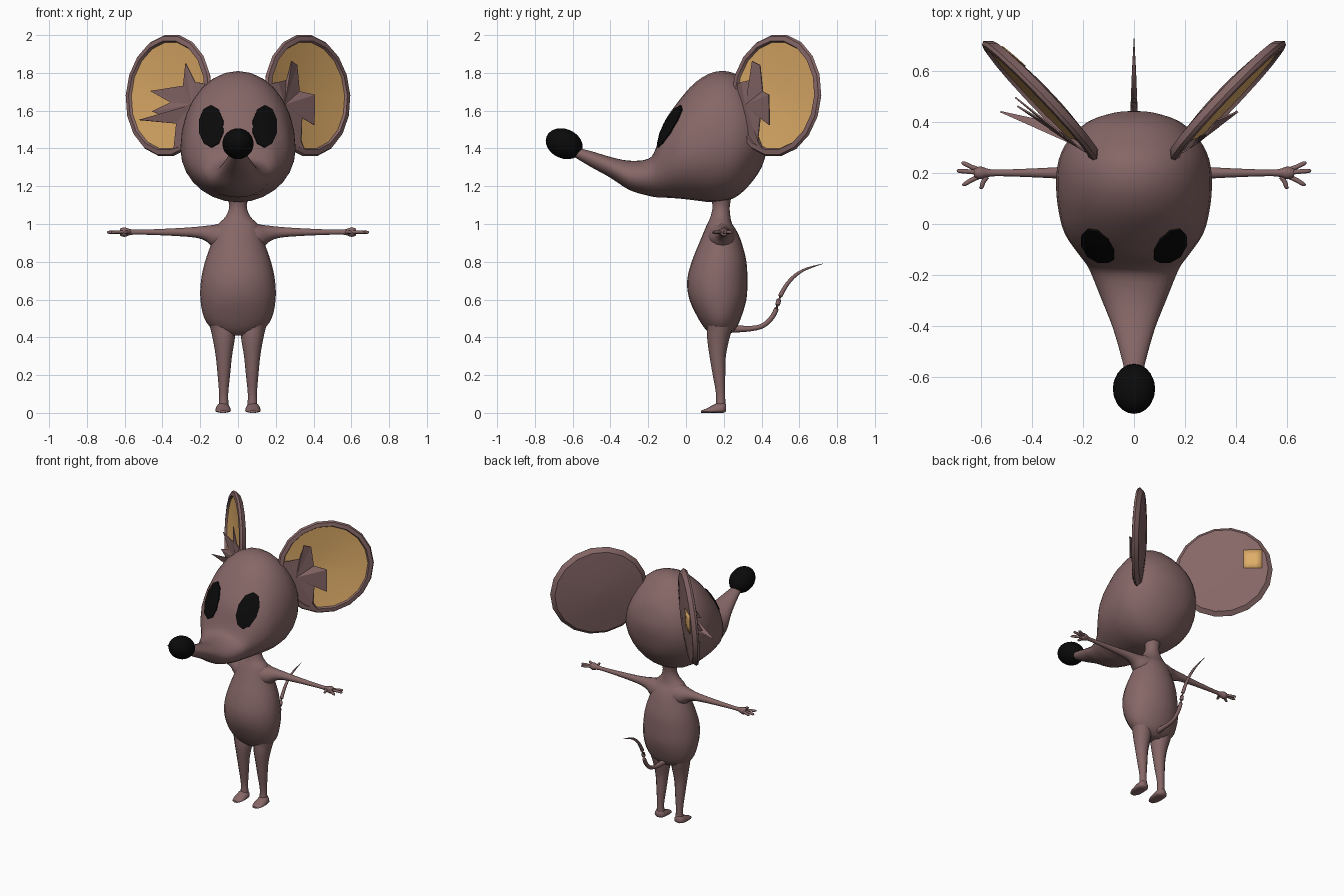
import bpy, bmesh, math
from mathutils import Vector as V
from mathutils.bvhtree import BVHTree

if "Cube" in bpy.data.objects:
    bpy.data.objects.remove(bpy.data.objects["Cube"])


def material(name, col):
    m = bpy.data.materials.new(name)
    m.diffuse_color = (*col, 1)
    m.use_nodes = True
    m.node_tree.nodes["Principled BSDF"].inputs["Base Color"].default_value = m.diffuse_color
    return m


FUR = material("brown fur", (0.24, 0.135, 0.135))
TAN = material("tan ear skin", (0.74, 0.42, 0.14))
BLACK = material("black", (0.003, 0.003, 0.003))


def make(name, verts, faces, mats, smooth=40, tan_rule=None):
    bm = bmesh.new()
    vs = [bm.verts.new(v) for v in verts]
    for f in faces:
        bm.faces.new([vs[i] for i in f])
    if tan_rule:
        for i, f in enumerate(bm.faces):
            f.material_index = int(tan_rule(i))
    bmesh.ops.recalc_face_normals(bm, faces=bm.faces)
    me = bpy.data.meshes.new(name)
    bm.to_mesh(me)
    bm.free()
    ob = bpy.data.objects.new(name, me)
    bpy.context.collection.objects.link(ob)
    for m in mats:
        me.materials.append(m)
    if smooth:
        bpy.context.view_layer.objects.active = ob
        bpy.ops.object.select_all(action='DESELECT')
        ob.select_set(True)
        bpy.ops.object.shade_smooth_by_angle(angle=math.radians(smooth))
    return ob


def resample(rows, k):
    """Smooth curve through the rows, k steps per span."""
    out = []
    for i in range(len(rows) - 1):
        p = [rows[max(0, min(len(rows) - 1, i + j))] for j in (-1, 0, 1, 2)]
        for s in range(k):
            t = s / k
            out.append([b + 0.5 * t * (c - a + t * (2*a - 5*b + 4*c - d + t * (3*(b - c) + d - a)))
                        for a, b, c, d in zip(*p)])
    return out + [list(rows[-1])]


def oval(c, side, up, down, n):
    """Ring with different reach above and below its centre."""
    ring = []
    for i in range(n):
        a = 2 * math.pi * i / n
        ring.append(c + side * math.cos(a) + (up if math.sin(a) > 0 else down) * abs(math.sin(a)))
    return ring


def loft(name, rings, mats, smooth=60, sx=1):
    n = len(rings[0])
    verts = [V((v.x * sx, v.y, v.z)) for r in rings for v in r]
    faces = [(j*n + i, j*n + (i+1) % n, (j+1)*n + (i+1) % n, (j+1)*n + i)
             for j in range(len(rings) - 1) for i in range(n)]
    faces += [tuple(range(n)), tuple(range(len(verts) - n, len(verts)))]
    return make(name, verts, faces, mats, smooth)


def tube(name, rows, k=4, n=12, sx=1, flat=1.0):
    """Round tube through rows of x, y, z, radius."""
    pts = resample(rows, k)
    rings = []
    for i, p in enumerate(pts):
        d = V(pts[min(i+1, len(pts)-1)][:3]) - V(pts[max(i-1, 0)][:3])
        ref = V((0, 0, 1)) if abs(d.normalized().z) < 0.95 else V((0, 1, 0))
        u = d.cross(ref).normalized()
        w = u.cross(d).normalized() * p[3] * flat
        rings.append(oval(V(p[:3]), u * p[3], w, -w, n))
    return loft(name, rings, [FUR], sx=sx)


def along_y(rows, k, n, x=0):
    """Rings for rows of y, bottom, top, half width, height of widest point."""
    return [oval(V((x, y, zw)), V((w, 0, 0)), V((0, 0, zt - zw)), V((0, 0, zb - zw)), n)
            for y, zb, zt, w, zw in resample(rows, k)]


# Head with long snout
head = loft("head", along_y([
    (-0.60, 1.36, 1.41, 0.03, 1.385), (-0.50, 1.30, 1.385, 0.055, 1.345),
    (-0.40, 1.245, 1.355, 0.085, 1.30), (-0.30, 1.18, 1.335, 0.125, 1.25),
    (-0.20, 1.15, 1.345, 0.165, 1.255), (-0.16, 1.142, 1.40, 0.185, 1.28),
    (-0.12, 1.14, 1.53, 0.215, 1.31), (-0.04, 1.135, 1.65, 0.27, 1.36),
    (0.05, 1.125, 1.75, 0.295, 1.38), (0.15, 1.115, 1.805, 0.305, 1.40),
    (0.25, 1.135, 1.80, 0.295, 1.42), (0.33, 1.20, 1.735, 0.255, 1.45),
    (0.40, 1.30, 1.65, 0.18, 1.48), (0.435, 1.42, 1.55, 0.08, 1.49),
    (0.442, 1.485, 1.495, 0.005, 1.49)], 3, 28), [FUR])

# Nose
bpy.ops.mesh.primitive_uv_sphere_add(segments=20, ring_count=12, location=(0, -0.645, 1.425),
                                     rotation=(-0.4, 0, 0))
nose = bpy.context.object
nose.name = "nose"
nose.scale = (0.083, 0.101, 0.078)
nose.data.materials.append(BLACK)
bpy.ops.object.shade_smooth_by_angle(angle=math.radians(60))

# Eyes: faceted ovals laid on the face
tree = BVHTree.FromPolygons([v.co for v in head.data.vertices],
                            [tuple(p.vertices) for p in head.data.polygons])
for sx, side in ((1, "right"), (-1, "left")):
    verts, n = [], 10
    for r in (0.02, 0.35, 0.7, 1.0, 1.02):
        for i in range(n):
            a = 2 * math.pi * (i + 0.5) / n
            x, z = 0.14 + 0.065 * r * math.cos(a), 1.515 + 0.11 * r * math.sin(a)
            hit, nor = tree.ray_cast(V((x, -2, z)), V((0, 1, 0)))[:2]
            verts.append(hit + nor * (0.009 if r < 1.01 else -0.005))
    loft(side + "_eye", [verts[j:j + n] for j in range(0, 5 * n, n)], [BLACK], 40, sx)

# Body and neck: height, front, back, half width
loft("body", [oval(V((0, (f + b) / 2, z)), V((w, 0, 0)), V((0, (b - f) / 2, 0)),
                   V((0, (f - b) / 2, 0)), 24)
              for z, f, b, w in resample([
                  (0.41, 0.14, 0.22, 0.06), (0.44, 0.105, 0.26, 0.13), (0.50, 0.065, 0.29, 0.178),
                  (0.60, 0.018, 0.32, 0.199), (0.70, 0.006, 0.325, 0.196), (0.80, 0.03, 0.32, 0.175),
                  (0.90, 0.07, 0.295, 0.14), (0.96, 0.095, 0.27, 0.125), (1.0, 0.112, 0.245, 0.105),
                  (1.04, 0.13, 0.235, 0.065), (1.10, 0.14, 0.232, 0.046),
                  (1.18, 0.12, 0.25, 0.07)], 3)], [FUR])

# Tail
tube("tail", [(0, 0.22, 0.445, 0.022), (0, 0.35, 0.447, 0.014), (0, 0.42, 0.47, 0.013),
              (0, 0.47, 0.53, 0.013), (0, 0.50, 0.62, 0.012), (0, 0.55, 0.70, 0.010),
              (0, 0.62, 0.755, 0.007), (0, 0.725, 0.79, 0.001)], n=8)

# Ear bowl profile: radius, depth; the first spans are the tan inside
EAR = [(0.005, -0.015), (0.15, -0.01), (0.285, 0.004), (0.292, 0.018), (0.318, 0.014),
       (0.326, 0.0), (0.30, -0.0275), (0.15, -0.044), (0.005, -0.05)]
SEG = 18
TUFTS = {
    1: [(-.30, .06, 0), (-.24, .07, .02), (-.17, .08, .02), (-.15, .18, .04), (-.10, .16, .03),
        (-.08, .02, .02), (0, 0, .055), (0, -.16, .04), (-.08, -.12, .03), (-.09, -.24, .03),
        (-.06, -.285, .02), (-.17, -.25, 0), (-.26, -.15, -.01)],
    -1: [(-.30, .06, 0), (-.22, .07, .02), (-.16, .17, .04), (-.14, .05, .03), (.08, .02, .06),
         (-.06, -.04, .04), (.05, -.09, .07), (-.04, -.12, .05), (.08, -.14, .13),
         (-.10, -.15, .03), (-.08, -.285, .02), (-.17, -.25, 0), (-.26, -.15, -.01)]}


def ear_point(u, v, n, sx):
    p = (V((0.365, 0.48, 1.68)) + V((0.69, 0.724, 0)) * u
         + V((-0.05, 0.048, 0.997)) * v + V((0.722, -0.688, 0.07)) * n)
    return V((p.x * sx, p.y, p.z))


for sx, side in ((1, "right"), (-1, "left")):
    # Ear
    verts = [ear_point(r * math.cos(2 * math.pi * i / SEG), r * math.sin(2 * math.pi * i / SEG), d, sx)
             for r, d in EAR for i in range(SEG)]
    faces = [(j*SEG + i, j*SEG + (i+1) % SEG, (j+1)*SEG + (i+1) % SEG, (j+1)*SEG + i)
             for j in range(len(EAR) - 1) for i in range(SEG)]
    faces += [tuple(range(SEG)), tuple(range(len(verts) - SEG, len(verts)))]
    inner_end, cap = 2 * SEG, len(faces) - 2
    make(side + "_ear", verts, faces, [FUR, TAN], 30, lambda i: i < inner_end or i == cap)

    # Jagged tuft of fur at the ear base
    pts = [(-0.2, -0.05, 0.02)] + TUFTS[sx]
    m = len(pts) - 1
    tuft = make(side + "_ear_tuft", [ear_point(*p, sx) for p in pts],
                [(0, i + 1, (i + 1) % m + 1) for i in range(m)], [FUR], 0)
    tuft.modifiers.new("thickness", 'SOLIDIFY').thickness = 0.006

    # Arm, palm and fingers
    tube(side + "_arm", [(0.04, 0.185, 0.93, 0.085), (0.11, 0.19, 0.938, 0.066),
                         (0.16, 0.195, 0.95, 0.043), (0.22, 0.2, 0.956, 0.029),
                         (0.32, 0.2, 0.957, 0.021), (0.48, 0.2, 0.957, 0.014),
                         (0.56, 0.2, 0.957, 0.014), (0.60, 0.2, 0.957, 0.025),
                         (0.625, 0.2, 0.957, 0.018)], sx=sx)
    for i, (x, y) in enumerate(((0.675, 0.238), (0.693, 0.208), (0.672, 0.155), (0.605, 0.143))):
        base = (0.60 if i < 3 else 0.575, 0.2 + (y - 0.2) * 0.25)
        tube(f"{side}_finger_{i + 1}", [(*base, 0.957, 0.010), ((base[0] + x) / 2, (base[1] + y) / 2, 0.957, 0.009),
                                        (x - 0.008, y, 0.956, 0.008), (x, y, 0.955, 0.002)], 2, 8, sx)

    # Leg and foot
    tube(side + "_leg", [(0.09, 0.18, 0.56, 0.085), (0.08, 0.178, 0.46, 0.068),
                         (0.075, 0.17, 0.39, 0.058), (0.075, 0.168, 0.30, 0.043),
                         (0.075, 0.175, 0.20, 0.033), (0.076, 0.183, 0.10, 0.024),
                         (0.076, 0.183, 0.03, 0.027)], sx=sx)
    loft(side + "_foot", along_y([
        (0.08, 0, 0.012, 0.02, 0.006), (0.11, 0, 0.024, 0.037, 0.008),
        (0.16, 0, 0.05, 0.041, 0.012), (0.195, 0, 0.058, 0.036, 0.015),
        (0.213, 0.008, 0.045, 0.018, 0.02)], 3, 16, 0.079), [FUR], 60, sx)

# Tan patch on the back of the left ear
grid = [(0.14 + 0.04 * i, 0.0 + 0.045 * j) for j in range(4) for i in range(4)]
make("ear_back_patch", [ear_point(u, v, -0.054 + 0.25 * (u*u + v*v), -1) for u, v in grid],
     [(j*4 + i, j*4 + i + 1, j*4 + i + 5, j*4 + i + 4) for j in range(3) for i in range(3)],
     [TAN], 40).modifiers.new("thickness", 'SOLIDIFY').thickness = 0.004
